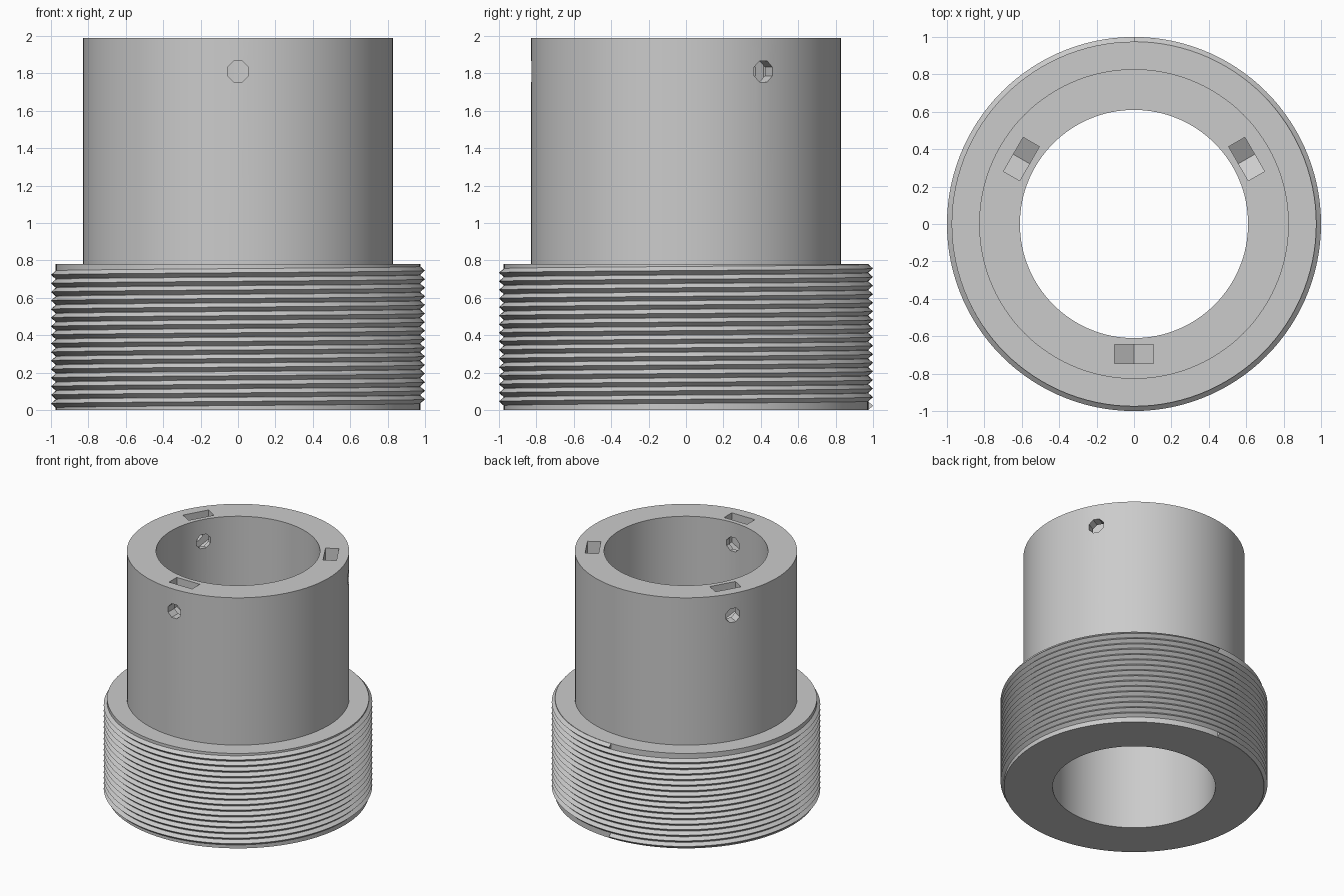
import bpy, bmesh, math
from mathutils import Matrix, Vector

SIDES = 120
BORE, NECK, COLLAR, CREST = 0.61, 0.828, 0.975, 1.0
COLLAR_TOP, TOP = 0.78, 1.99
TURNS = 16
PITCH = COLLAR_TOP / (TURNS + 1)
HOLE_Z, NUT_HALF = 1.81, 0.105

cube = bpy.data.objects.get("Cube")
if cube:
    bpy.data.objects.remove(cube, do_unlink=True)

grey = bpy.data.materials.new("plain grey")
grey.use_nodes = True
grey.diffuse_color = (0.6, 0.6, 0.6, 1)
grey.node_tree.nodes["Principled BSDF"].inputs["Base Color"].default_value = (0.6, 0.6, 0.6, 1)


def make_object(name, bm):
    bmesh.ops.recalc_face_normals(bm, faces=bm.faces)
    mesh = bpy.data.meshes.new(name)
    bm.to_mesh(mesh)
    bm.free()
    mesh.materials.append(grey)
    obj = bpy.data.objects.new(name, mesh)
    bpy.context.collection.objects.link(obj)
    return obj


def bridge(bm, rings, closed):
    """Join neighbouring cross-sections with quads."""
    pairs = list(zip(rings, rings[1:]))
    if closed:
        pairs.append((rings[-1], rings[0]))
    for a, b in pairs:
        n = len(a)
        for i in range(n):
            j = (i + 1) % n
            bm.faces.new((a[i], a[j], b[j], b[i]))


def section(bm, profile, angle, lift=0):
    c, s = math.cos(angle), math.sin(angle)
    return [bm.verts.new((r * c, r * s, z + lift)) for r, z in profile]


def extrude_outline(bm, outline, near, far, angle):
    """Prism whose axis runs radially, from an outline of (tangent, z) points."""
    turn = Matrix.Rotation(angle, 3, "Z")
    rings = [[bm.verts.new(turn @ Vector((r, t, z))) for t, z in outline] for r in (near, far)]
    bridge(bm, rings, False)
    for ring in rings:
        bm.faces.new(ring)


def smooth(obj):
    bpy.ops.object.select_all(action="DESELECT")
    obj.select_set(True)
    bpy.context.view_layer.objects.active = obj
    bpy.ops.object.shade_smooth_by_angle(angle=math.radians(25))


# Stepped tube
bm = bmesh.new()
profile = [(BORE, 0), (COLLAR, 0), (COLLAR, COLLAR_TOP),
           (NECK, COLLAR_TOP), (NECK, TOP), (BORE, TOP)]
bridge(bm, [section(bm, profile, math.tau * i / SIDES) for i in range(SIDES)], True)
body = make_object("stepped_tube", bm)

# Three screw holes and the nut pockets that open on the rim
octagon = [(0.061 * math.cos(math.tau * (i + 0.5) / 8),
            HOLE_Z + 0.061 * math.sin(math.tau * (i + 0.5) / 8)) for i in range(8)]
slope = NUT_HALF / math.sqrt(3)
pocket = [(-NUT_HALF, TOP + 0.1), (-NUT_HALF, HOLE_Z - slope), (0, HOLE_Z - 2 * slope),
          (NUT_HALF, HOLE_Z - slope), (NUT_HALF, TOP + 0.1)]
for name, outline, near, far in (("nut_pocket_cutter", pocket, 0.645, 0.745),
                                 ("screw_hole_cutter", octagon, 0.5, 0.95)):
    bm = bmesh.new()
    for degrees in (30, 150, 270):
        extrude_outline(bm, outline, near, far, math.radians(degrees))
    cutter = make_object(name, bm)
    cut = body.modifiers.new(name, "BOOLEAN")
    cut.operation, cut.solver, cut.object = "DIFFERENCE", "EXACT", cutter
    bpy.ops.object.select_all(action="DESELECT")
    body.select_set(True)
    bpy.context.view_layer.objects.active = body
    bpy.ops.object.modifier_apply(modifier=name)
    bpy.data.objects.remove(cutter, do_unlink=True)
smooth(body)

# Right-handed V thread, starting and ending at the back
bm = bmesh.new()
root = COLLAR - 0.004
tooth = [(root, 0.001), (COLLAR, 0.001), (CREST, PITCH / 2),
         (COLLAR, PITCH - 0.001), (root, PITCH - 0.001)]
steps = TURNS * SIDES
rings = [section(bm, tooth, math.pi / 2 + math.tau * i / SIDES, PITCH * i / SIDES)
         for i in range(steps + 1)]
bridge(bm, rings, False)
bm.faces.new(rings[0])
bm.faces.new(rings[-1])
smooth(make_object("screw_thread", bm))
